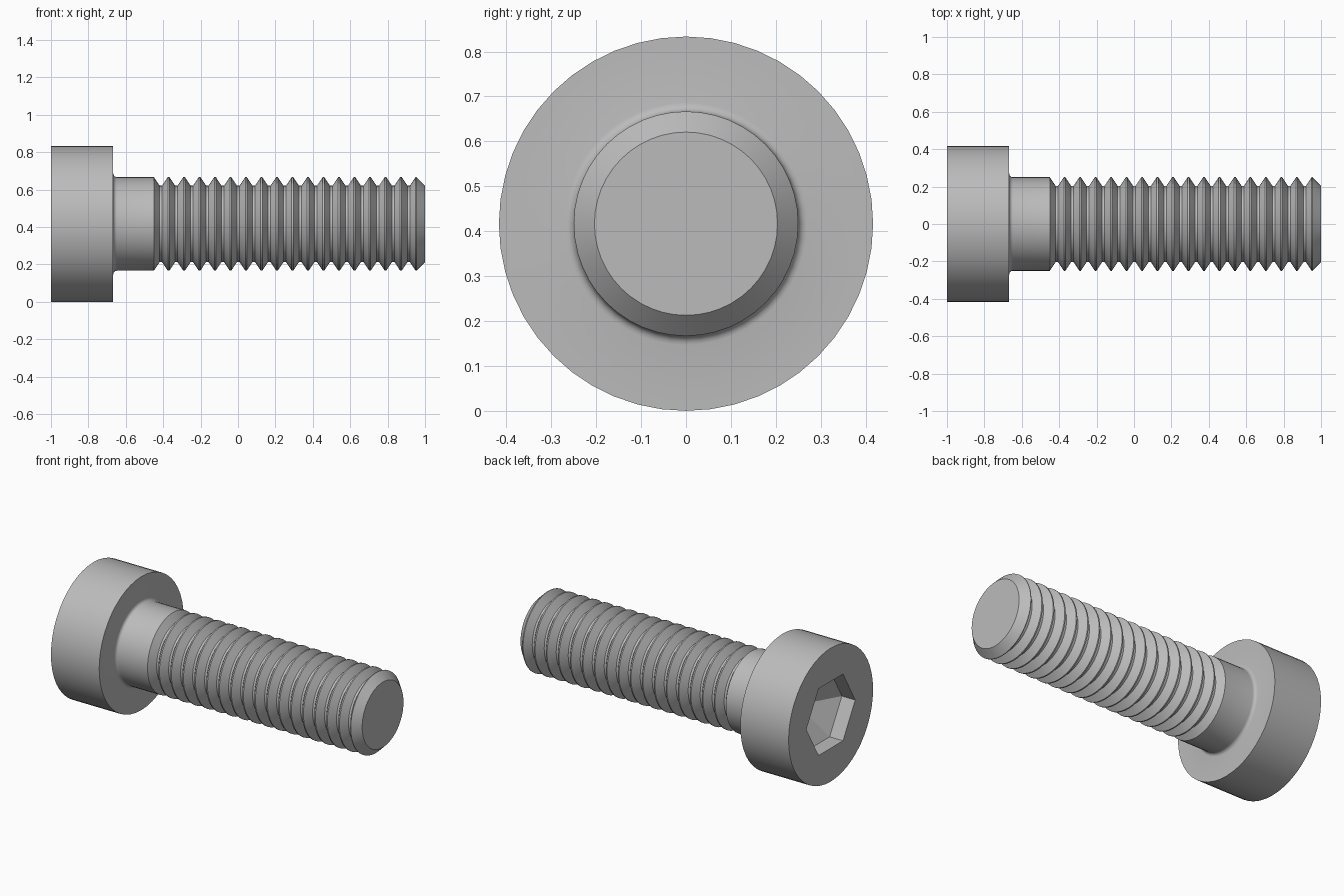
import bpy, bmesh
from math import pi, sin, cos

if "Cube" in bpy.data.objects:
    bpy.data.objects.remove(bpy.data.objects["Cube"], do_unlink=True)

SEG = 48          # sides around the axis
HEAD_R = 0.4167   # also the height of the axis
SHANK_R = 0.25
ROOT_R = 0.204
HEAD_END = -0.667

steel = bpy.data.materials.new("grey_steel")
steel.use_nodes = True
GREY = (0.5, 0.5, 0.5, 1)
steel.diffuse_color = GREY
steel.node_tree.nodes["Principled BSDF"].inputs["Base Color"].default_value = GREY


def hex_radius(angle, corner):
    """Distance to a hexagon's outline, corners at angle 0."""
    return corner * cos(pi / 6) / cos((angle % (pi / 3)) - pi / 6)


def lathe(name, profile):
    """Turn (x, radius, is_hex) points around the x axis; zero radius makes a tip."""
    bm = bmesh.new()
    rings = []
    for x, r, is_hex in profile:
        if r == 0:
            rings.append([bm.verts.new((x, 0, HEAD_R))] * SEG)
            continue
        ring = []
        for i in range(SEG):
            a = 2 * pi * i / SEG
            d = hex_radius(a, r) if is_hex else r
            ring.append(bm.verts.new((x, d * cos(a), HEAD_R + d * sin(a))))
        rings.append(ring)
    for low, high in zip(rings, rings[1:]):
        for i in range(SEG):
            j = (i + 1) % SEG
            corners = list(dict.fromkeys((low[i], low[j], high[j], high[i])))
            bm.faces.new(corners)
    bmesh.ops.recalc_face_normals(bm, faces=bm.faces)
    mesh = bpy.data.meshes.new(name)
    bm.to_mesh(mesh)
    bm.free()
    mesh.materials.append(steel)
    obj = bpy.data.objects.new(name, mesh)
    bpy.context.collection.objects.link(obj)
    bpy.ops.object.select_all(action='DESELECT')
    obj.select_set(True)
    bpy.context.view_layer.objects.active = obj
    bpy.ops.object.shade_smooth_by_angle(angle=pi / 6)
    return obj


# Whole bolt as one turned profile, starting at the drilled tip of the hex socket
SOCKET_R = 0.2406
profile = [(-0.77, 0, False), (-0.908, SOCKET_R, True), (-1, SOCKET_R, True),
           (-1, HEAD_R, False), (HEAD_END, HEAD_R, False)]

# Fillet under the head
FILLET = 0.02
for k in range(5):
    a = k * pi / 8
    profile.append((HEAD_END + FILLET * (1 - cos(a)),
                    SHANK_R + FILLET * (1 - sin(a)), False))

# Ring-shaped thread grooves, evenly spaced along the shank
START, END, COUNT = -0.454, 0.954, 17
pitch = (END - START) / COUNT
crest, root = 0.1 * pitch, 0.16 * pitch
for k in range(COUNT):
    mid = START + (k + 0.5) * pitch
    half = (pitch - crest) / 2
    profile += [(mid - half, SHANK_R, False), (mid - root / 2, ROOT_R, False),
                (mid + root / 2, ROOT_R, False), (mid + half, SHANK_R, False)]

# Chamfered end
profile += [(END, SHANK_R, False), (1, ROOT_R, False), (1, 0, False)]

lathe("socket_head_bolt", profile)
